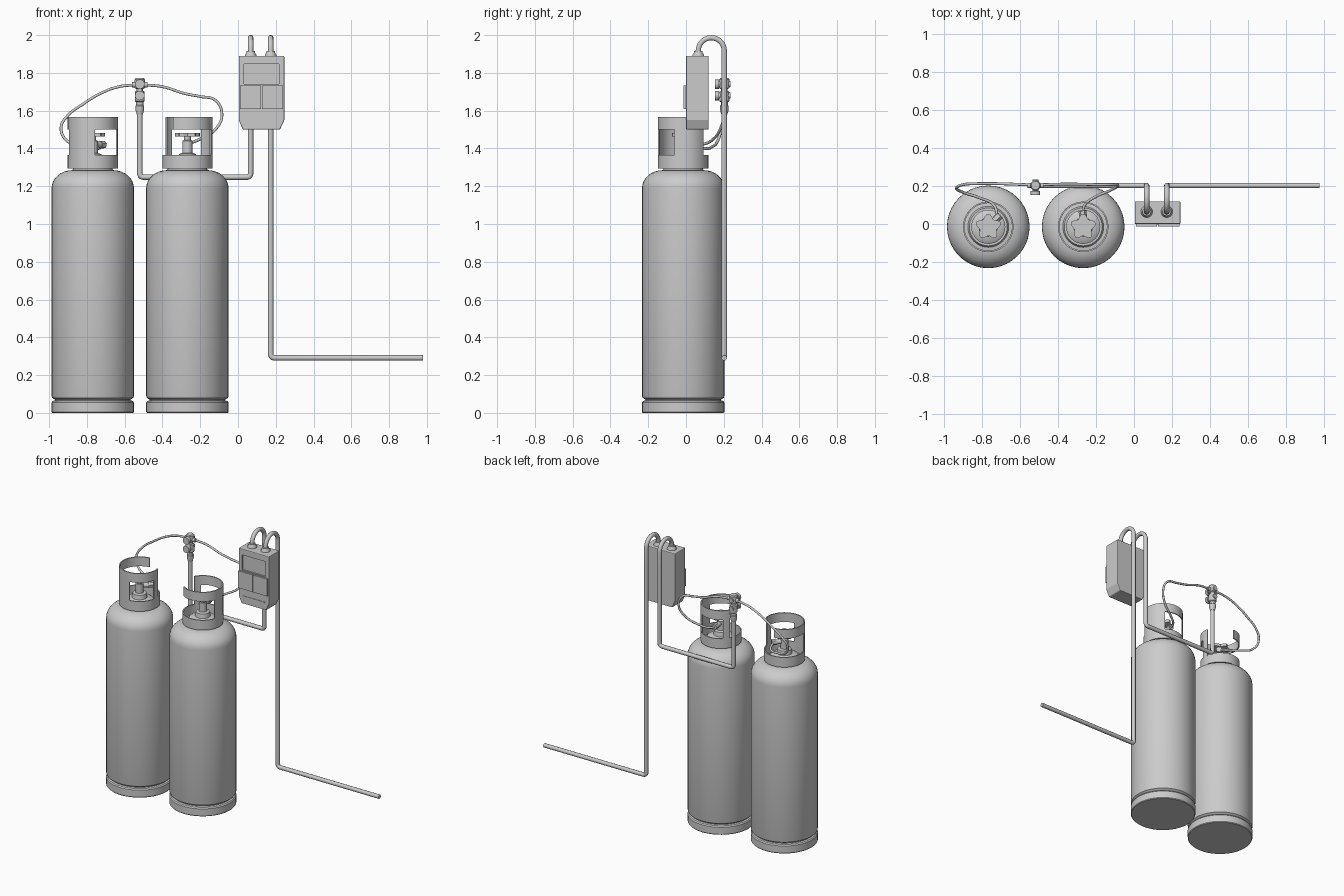
import bpy, bmesh, math
from mathutils import Vector, Matrix

if "Cube" in bpy.data.objects:
    bpy.data.objects.remove(bpy.data.objects["Cube"])

grey = bpy.data.materials.new("light_grey")
grey.use_nodes = True
grey.diffuse_color = (0.6, 0.6, 0.6, 1)
grey.node_tree.nodes["Principled BSDF"].inputs["Base Color"].default_value = (0.6, 0.6, 0.6, 1)


def finish(name, bm, smooth=True):
    bmesh.ops.recalc_face_normals(bm, faces=bm.faces)
    me = bpy.data.meshes.new(name)
    bm.to_mesh(me)
    bm.free()
    me.materials.append(grey)
    ob = bpy.data.objects.new(name, me)
    bpy.context.collection.objects.link(ob)
    if smooth:
        bpy.ops.object.select_all(action="DESELECT")
        ob.select_set(True)
        bpy.context.view_layer.objects.active = ob
        bpy.ops.object.shade_smooth_by_angle(angle=math.radians(35))
    return ob


def lathe(name, profile, origin, axis=(0, 0, 1), sides=32):
    """Spin (radius, height) points about an axis through origin."""
    bm = bmesh.new()
    turn = Matrix.Translation(origin) @ Vector((0, 0, 1)).rotation_difference(Vector(axis)).to_matrix().to_4x4()
    rings = []
    for r, h in profile:
        rings.append([bm.verts.new(turn @ Vector((r * math.cos(a), r * math.sin(a), h)))
                      for a in (math.tau * i / sides for i in range(sides))])
    for low, high in zip(rings, rings[1:]):
        for i in range(sides):
            j = (i + 1) % sides
            bm.faces.new((low[i], low[j], high[j], high[i]))
    bm.faces.new(rings[0][::-1])
    bm.faces.new(rings[-1])
    return finish(name, bm)


def rod(name, start, end, r, sides=20):
    d = Vector(end) - Vector(start)
    return lathe(name, [(r, 0), (r, d.length)], start, d, sides)


def extrude(name, outline, depth, smooth=False):
    bm = bmesh.new()
    face = bm.faces.new([bm.verts.new(p) for p in outline])
    out = bmesh.ops.extrude_face_region(bm, geom=[face])
    moved = [v for v in out["geom"] if isinstance(v, bmesh.types.BMVert)]
    bmesh.ops.translate(bm, verts=moved, vec=depth)
    return finish(name, bm, smooth)


def box(name, low, high):
    (x, y, z), (X, Y, Z) = low, high
    return extrude(name, [(x, y, z), (X, y, z), (X, y, Z), (x, y, Z)], (0, Y - y, 0))


def tube(name, points, r, kind="POLY"):
    cu = bpy.data.curves.new(name, "CURVE")
    cu.dimensions = "3D"
    cu.bevel_depth = r
    cu.bevel_resolution = 3
    cu.use_fill_caps = True
    cu.resolution_u = 8
    sp = cu.splines.new(kind)
    if kind == "BEZIER":
        sp.bezier_points.add(len(points) - 1)
        for bp, p in zip(sp.bezier_points, points):
            bp.co = p
            bp.handle_left_type = bp.handle_right_type = "AUTO"
    else:
        sp.points.add(len(points) - 1)
        for bp, p in zip(sp.points, points):
            bp.co = (*p, 1)
    sp.use_smooth = True
    cu.materials.append(grey)
    ob = bpy.data.objects.new(name, cu)
    bpy.context.collection.objects.link(ob)
    bpy.ops.object.select_all(action="DESELECT")
    ob.select_set(True)
    bpy.context.view_layer.objects.active = ob
    bpy.ops.object.convert(target="MESH")
    bpy.ops.object.shade_smooth_by_angle(angle=math.radians(50))


def rounded(points, radius=0.022, steps=5):
    """Replace each inner corner by a small bend."""
    pts = [Vector(p) for p in points]
    path = [pts[0]]
    for a, b, c in zip(pts, pts[1:], pts[2:]):
        p, q = b + (a - b).normalized() * radius, b + (c - b).normalized() * radius
        for i in range(steps + 1):
            t = i / steps
            path.append(p * (1 - t) ** 2 + b * 2 * t * (1 - t) + q * t * t)
    return path + [pts[-1]]


def arc_wall(name, cx, cy, first, last, low, high, r=0.133, thick=0.008):
    n = max(3, round((last - first) / 8))
    angles = [math.radians(first + (last - first) * i / n) for i in range(n + 1)]
    bm = bmesh.new()
    loops = []
    for a in angles:
        loops.append([bm.verts.new((cx + q * math.cos(a), cy + q * math.sin(a), z))
                      for q, z in ((r, low), (r, high), (r - thick, high), (r - thick, low))])
    for s, t in zip(loops, loops[1:]):
        for i in range(4):
            j = (i + 1) % 4
            bm.faces.new((s[i], s[j], t[j], t[i]))
    bm.faces.new(loops[0])
    bm.faces.new(loops[-1][::-1])
    finish(name, bm)


# Gas bottles with collar, valve and handwheel
TY = -0.015
R = 0.218
shoulder = [(0.108 + 0.11 * math.cos(t), 1.19 + 0.095 * math.sin(t))
            for t in (math.pi / 2 * i / 8 for i in range(9))]
bottle = [(R - .004, 0), (R, .005), (R, .055), (R - .006, .063), (R - .018, .066), (R - .018, .07),
          (R - .003, .08), (R, .09)] + shoulder + [(0.1, 1.3)]
for side, cx, spin, outlet in (("right", -0.769, 0, 45), ("left", -0.268, 140, 92)):
    lathe(side + "_bottle", bottle, (cx, TY, 0), sides=40)
    lathe(side + "_neck", [(.09, 1.29), (.09, 1.325), (.075, 1.335), (.05, 1.34), (.045, 1.37), (.03, 1.375)],
          (cx, TY, 0))
    arc_wall(side + "_collar_base", cx, TY, spin, spin + 360, 1.295, 1.366)
    arc_wall(side + "_collar_top", cx, TY, spin + 95, spin + 370, 1.5, 1.566)
    arc_wall(side + "_collar_wide_post", cx, TY, spin + 200, spin + 275, 1.36, 1.505)
    arc_wall(side + "_collar_thin_post", cx, TY, spin + 350, spin + 370, 1.36, 1.505)
    lathe(side + "_valve_body", [(.027, 1.36), (.027, 1.44), (.018, 1.445), (.018, 1.475)], (cx, TY, 0), sides=16)
    star = []
    for i in range(40):
        a = math.tau * i / 40
        q = 0.058 + 0.011 * math.cos(5 * a)
        star.append((cx + q * math.sin(a), TY + q * math.cos(a), 1.462))
    extrude(side + "_handwheel", star, (0, 0, 0.02), True)
    d = Vector((math.cos(math.radians(outlet)), math.sin(math.radians(outlet)), 0))
    c = Vector((cx, TY, 1.42))
    rod(side + "_valve_outlet", c, c + d * 0.06, 0.016)
    rod(side + "_outlet_nut", c + d * 0.055, c + d * 0.085, 0.021, 6)

# Flexible hoses
tube("right_hose", [(-.72, .04, 1.42), (-.74, .10, 1.40), (-.82, .14, 1.41), (-.905, .168, 1.44), (-.937, .19, 1.51),
                    (-.90, .208, 1.575), (-.82, .213, 1.635), (-.73, .213, 1.69), (-.63, .21, 1.727),
                    (-.52, .205, 1.737)], .0075, "BEZIER")
tube("left_hose", [(-.271, .06, 1.42), (-.26, .10, 1.425), (-.2, .145, 1.45), (-.12, .18, 1.50), (-.085, .205, 1.58),
                   (-.12, .208, 1.655), (-.2, .208, 1.675), (-.28, .21, 1.69), (-.40, .21, 1.727),
                   (-.52, .205, 1.737)], .0075, "BEZIER")

# Rigid pipes looping over the meter
PY = 0.203
PR = 0.0145


def loop_over(x):
    mid, rad = (PY + .065) / 2, (PY - .065) / 2
    return [(x, .065, 1.87)] + [(x, mid - rad * math.cos(t), 1.917 + rad * math.sin(t))
                                for t in (math.pi * i / 14 for i in range(15))]


tube("supply_pipe", loop_over(.067) + rounded(
    [(.067, PY, 1.8), (.067, PY, 1.248), (-.52, PY, 1.248), (-.52, PY, 1.62)]), PR)
tube("outlet_pipe", loop_over(.173) + rounded([(.173, PY, 1.8), (.173, PY, .291), (.98, PY, .291)]), PR)

# Regulator on top of the supply pipe
lathe("regulator_body", [(.016, 1.58), (.023, 1.605), (.023, 1.625), (.019, 1.63), (.019, 1.645), (.026, 1.65),
                         (.026, 1.70), (.018, 1.705), (.018, 1.715), (.027, 1.72), (.027, 1.765), (.022, 1.772)],
      (-.52, PY, 0), sides=20)
for label, z in (("lower", 1.68), ("upper", 1.74)):
    rod(label + "_regulator_stem", (-.52, .235, z), (-.52, .165, z), .016)
    rod(label + "_regulator_knob", (-.52, .175, z), (-.52, .153, z), .025)
rod("hose_union", (-.562, PY, 1.737), (-.478, PY, 1.737), .014, 12)

# Meter box with window, cover plate and pipe sleeves
meter = extrude("meter_box", [(.026, 0, 1.5), (.222, 0, 1.5), (.245, 0, 1.55), (.245, 0, 1.89), (.004, 0, 1.89),
                              (.004, 0, 1.55)], (0, .12, 0))
cutter = box("window_cutter", (.032, -.02, 1.74), (.217, .01, 1.848))
cutter.hide_render = True
cutter.hide_set(True)
bevel = meter.modifiers.new("edges", "BEVEL")
bevel.width = 0.005
bevel.segments = 2
cut = meter.modifiers.new("window", "BOOLEAN")
cut.object = cutter
cut.operation = "DIFFERENCE"
bpy.context.view_layer.objects.active = meter
for m in ("edges", "window"):
    bpy.ops.object.modifier_apply(modifier=m)
bpy.data.objects.remove(cutter)
box("meter_cover_left", (.010, -.012, 1.61), (.122, .002, 1.733))
box("meter_cover_right", (.126, -.012, 1.61), (.239, .002, 1.733))
box("meter_lower_rib", (.035, -.003, 1.553), (.213, .002, 1.558))
for label, x in (("inlet", .067), ("outlet", .173)):
    lathe(label + "_sleeve", [(.031, 1.885), (.031, 1.895), (.024, 1.905), (.022, 1.915)], (x, .065, 0), sides=20)
